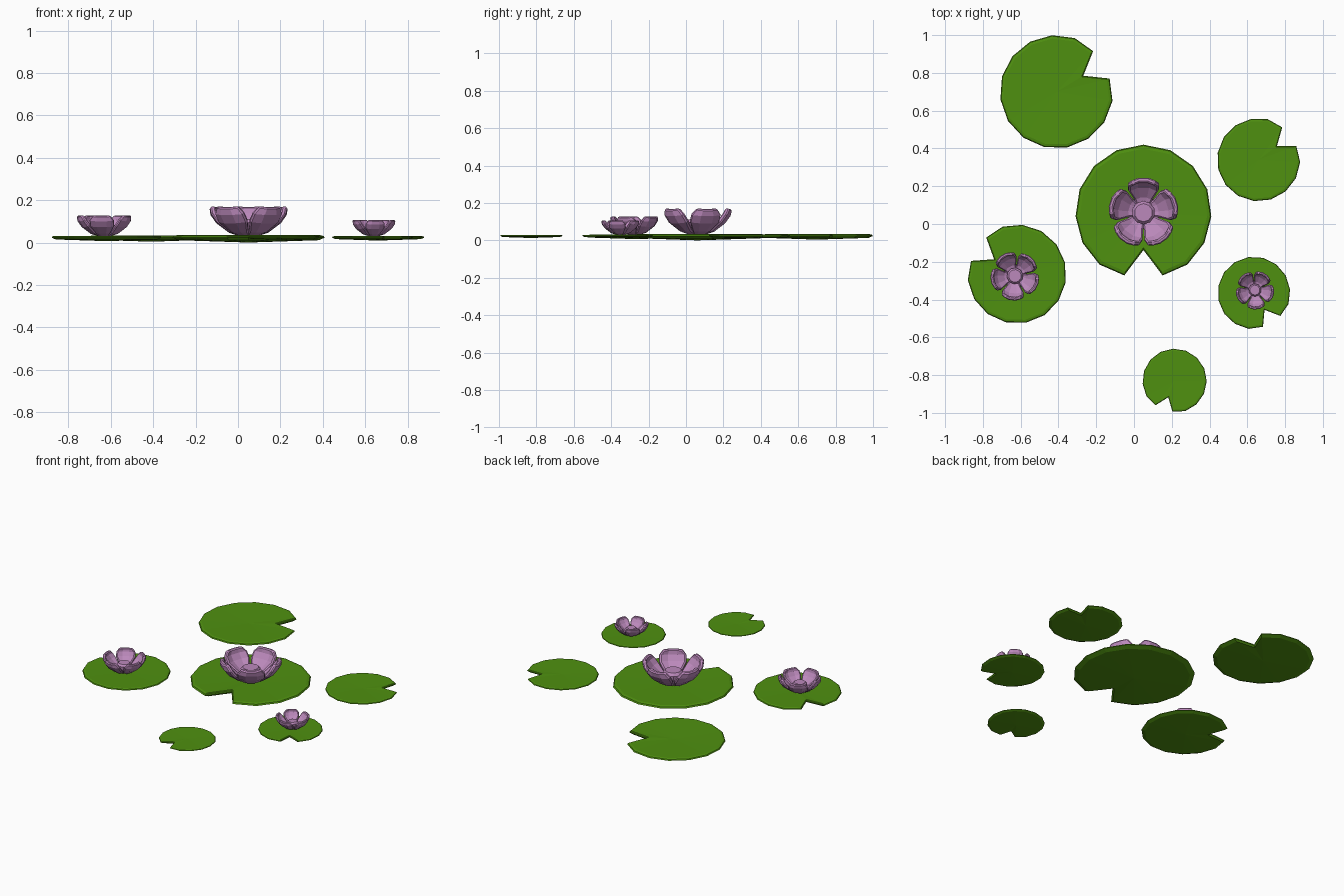
import bpy, bmesh
from math import sin, cos, radians, pi

if "Cube" in bpy.data.objects:
    bpy.data.objects.remove(bpy.data.objects["Cube"])


def material(name, rgb):
    m = bpy.data.materials.new(name)
    m.diffuse_color = (*rgb, 1)
    m.use_nodes = True
    m.node_tree.nodes["Principled BSDF"].inputs["Base Color"].default_value = m.diffuse_color
    return m


GREEN = material("leaf green", (0.078, 0.28, 0.005))
PINK = material("petal mauve", (0.50, 0.25, 0.50))


def finish(bm, name, mat):
    bmesh.ops.recalc_face_normals(bm, faces=bm.faces)
    me = bpy.data.meshes.new(name)
    bm.to_mesh(me)
    bm.free()
    me.materials.append(mat)
    ob = bpy.data.objects.new(name, me)
    bpy.context.collection.objects.link(ob)
    return ob


# Lily pad: notched disc with rounded rim, slightly dished top
def lily_pad(name, x, y, r, notch):
    s = r / 0.36
    outline = [(0.55, 0)] + [(0.965 if k in (0, 14) else 1.0, 17 + k * 326 / 14) for k in range(15)]
    bm = bmesh.new()

    def ring(inset, z):
        vs = []
        for f, a in outline:
            a = radians(a + notch)
            q = r * f * inset
            vs.append(bm.verts.new((x + q * cos(a), y + q * sin(a), 0.024 + s * z)))
        return vs

    rings = [ring(0.92, -0.013), ring(1.0, -0.001), ring(0.985, 0.007), ring(0.94, 0.011)]
    n = len(outline)
    for a, b in zip(rings, rings[1:]):
        for i in range(n):
            bm.faces.new((a[i], a[(i + 1) % n], b[(i + 1) % n], b[i]))
    for loop, z in ((rings[0], -0.024), (rings[-1], 0.006)):
        c = bm.verts.new((x, y, 0.024 + s * z))
        for i in range(n):
            bm.faces.new((loop[i], loop[(i + 1) % n], c))
    return finish(bm, name, GREEN)


# Petal stations: distance out, height, half width
PETAL = [(0.03, 0.010, 0.028), (0.085, 0.028, 0.050), (0.140, 0.070, 0.080),
         (0.166, 0.105, 0.080), (0.174, 0.137, 0.055)]


def flower(name, x, y, s, turn):
    # Five cupped, thick petals
    for k in range(5):
        a = radians(turn + 72 * k)
        bm = bmesh.new()
        rows = []
        for r, z, w in PETAL:
            row = []
            for t in (-1, -0.4, 0.4, 1):
                cup = 0.25 * w if abs(t) == 1 else 0
                rr, zz, tt = r - cup, z + cup * 0.25, t * w
                row.append(bm.verts.new((x + s * (rr * cos(a) - tt * sin(a)),
                                         y + s * (rr * sin(a) + tt * cos(a)),
                                         0.03 + s * zz)))
            rows.append(row)
        for p, q in zip(rows, rows[1:]):
            for i in range(3):
                bm.faces.new((p[i], p[i + 1], q[i + 1], q[i]))
        ob = finish(bm, f"{name}_petal_{k + 1}", PINK)
        sol = ob.modifiers.new("thickness", 'SOLIDIFY')
        sol.thickness = 0.026 * s
        sol.offset = 0
        bev = ob.modifiers.new("rim", 'BEVEL')
        bev.width = 0.007 * s
        bev.segments = 1
        bev.limit_method = 'ANGLE'
        bev.angle_limit = radians(50)
    # Round bud in the middle
    bm = bmesh.new()
    prev = None
    n = 10
    for r, z in ((0.035, 0.005), (0.058, 0.035), (0.062, 0.065), (0.048, 0.082)):
        loop = [bm.verts.new((x + s * r * cos(2 * pi * i / n + radians(turn)),
                              y + s * r * sin(2 * pi * i / n + radians(turn)),
                              0.03 + s * z)) for i in range(n)]
        if prev:
            for i in range(n):
                bm.faces.new((prev[i], prev[(i + 1) % n], loop[(i + 1) % n], loop[i]))
        else:
            bm.faces.new(loop)
        prev = loop
    bm.faces.new(prev)
    finish(bm, name + "_bud", PINK)


# Six pads: centre, radius, notch direction
for i, (x, y, r, d) in enumerate([(0.05, 0.06, 0.36, -90), (-0.41, 0.70, 0.30, 31),
                                  (0.66, 0.34, 0.22, 37), (-0.62, -0.265, 0.262, 147),
                                  (0.635, -0.365, 0.192, -58), (0.215, -0.83, 0.17, -111)]):
    lily_pad(f"lily_pad_{i + 1}", x, y, r, d)

# Three flowers: centre, scale, rotation
flower("large_flower", 0.05, 0.06, 1.0, 90)
flower("medium_flower", -0.63, -0.275, 0.70, -97)
flower("small_flower", 0.64, -0.35, 0.55, -85)
